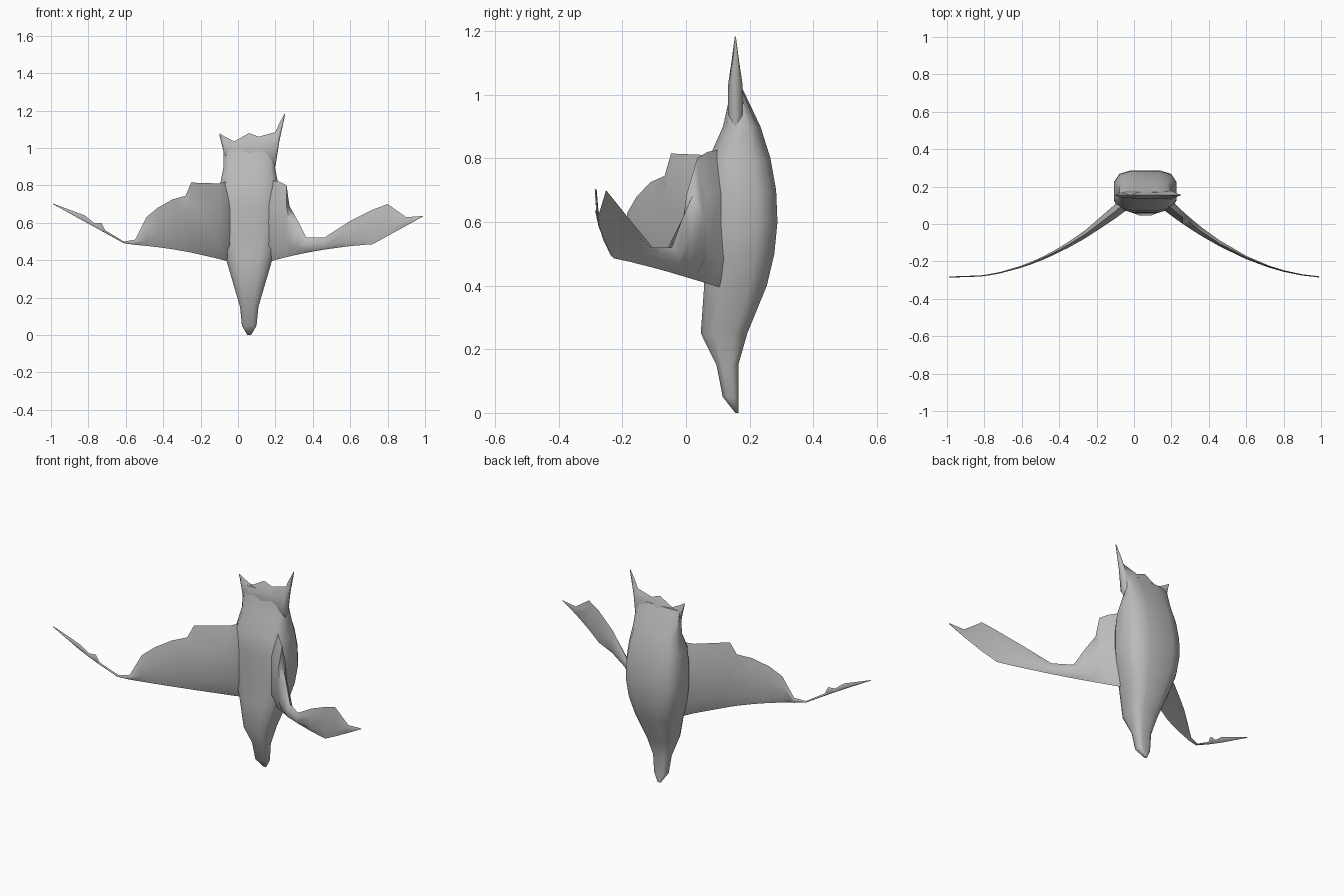
import bpy
import bmesh
import math

# Remove the default cube only
default_cube = bpy.data.objects.get("Cube")
if default_cube:
    bpy.data.objects.remove(default_cube, do_unlink=True)

# One plain grey for the whole model
grey = bpy.data.materials.new("plain_grey")
grey.use_nodes = True
colour = (.5, .5, .5, 1)
grey.diffuse_color = colour
shader = next(node for node in grey.node_tree.nodes if node.type == "BSDF_PRINCIPLED")
shader.inputs["Base Color"].default_value = colour

# The body axis sits a little to the left of the origin
AXIS = .06


def loft(name, rings):
    """Skin a list of closed rings, cap both ends and shade smoothly."""
    bm = bmesh.new()
    loops = [[bm.verts.new(point) for point in ring] for ring in rings]
    count = len(loops[0])
    for lower, upper in zip(loops, loops[1:]):
        for i in range(count):
            following = (i + 1) % count
            bm.faces.new((lower[i], lower[following], upper[following], upper[i]))
    bm.faces.new(loops[0])
    bm.faces.new(loops[-1])
    bmesh.ops.recalc_face_normals(bm, faces=bm.faces)
    mesh = bpy.data.meshes.new(name)
    bm.to_mesh(mesh)
    bm.free()
    mesh.materials.append(grey)
    for polygon in mesh.polygons:
        polygon.use_smooth = True
    mesh.set_sharp_from_angle(angle=math.radians(60))
    obj = bpy.data.objects.new(name, mesh)
    bpy.context.collection.objects.link(obj)
    return obj


def squared(value):
    """Flatten a sine or cosine towards a rounded square."""
    return math.copysign(abs(value) ** .6, value)


def body_ring(z, half_width, front, sides=12):
    """Rounded square section whose back follows one long arch."""
    back = max(.165, .29 - .7 * (z - .62) ** 2)
    middle = (front + back) / 2
    half_depth = (back - front) / 2
    ring = []
    for i in range(sides):
        angle = math.tau * (i + .5) / sides
        ring.append((AXIS + half_width * squared(math.cos(angle)),
                     middle + half_depth * squared(math.sin(angle)), z))
    return ring


def blade_ring(x, lower, upper, y, half_thickness):
    """Upright section of a thin blade with sharp lower and upper edges."""
    section = [(0, 0), (.2, -1), (.7, -1), (1, 0), (.7, 1), (.2, 1)]
    return [(x, y + side * half_thickness, lower + height * (upper - lower))
            for height, side in section]


def wing_ring(x, upper):
    """Wing section: sweep, thickness and lower edge follow from the span."""
    span = abs(x - AXIS)
    inner = abs(1 - span)
    wrist = .66
    sweep = .5 * inner ** 2 - .285
    thickness = .06 * inner ** 3 + .003
    lower = .36 + .19 * span
    lower += .2 * span * max(0, wrist - span)
    lower += .36 * max(0, span - wrist)
    return blade_ring(x, lower, max(upper, lower + .003), sweep, thickness)


def tail_ring(x, lower, upper):
    """Tail section that thins out together with its height."""
    return blade_ring(x, lower, upper, .155, (upper - lower) / 8)


# Body from the pointed head to the tail root: height, half width, front
body = [
    (0, .01, .155),
    (.05, .04, .115),
    (.15, .05, .095),
    (.25, .08, .045),
    (.4, .125, .055),
    (.5, .155, .057),
    (.6, .17, .06),
    (.7, .17, .06),
    (.8, .16, .07),
    (.9, .14, .115),
    (1.03, .14, .145),
]
loft("body", [body_ring(*row) for row in body])

# Left wing from root to tip: position across, upper edge
left_wing = [
    (.1, .84), (.22, .82), (.26, .8), (.275, .69), (.32, .61), (.365, .52),
    (.46, .52), (.6, .61), (.72, .67), (.8, .7), (.9, .63), (.99, .63),
]
loft("left_wing", [wing_ring(*row) for row in left_wing])

# Right wing, broader at the root and very thin past the wrist
right_wing = [
    (0, .84), (-.1, .81), (-.25, .815), (-.28, .745), (-.35, .725), (-.43, .68),
    (-.49, .63), (-.55, .51), (-.61, .5), (-.71, .56), (-.73, .6), (-.77, .6),
    (-.82, .64), (-.99, .7),
]
loft("right_wing", [wing_ring(*row) for row in right_wing])

# Ragged tail fan with a taller spike at its left corner
tail = [
    (-.1, 1.07, 1.08),
    (-.07, .95, 1.06),
    (-.02, .9, 1.035),
    (.06, .9, 1.08),
    (.11, .9, 1.06),
    (.2, .9, 1.085),
    (.22, 1.03, 1.13),
    (.25, 1.17, 1.185),
]
loft("tail", [tail_ring(*row) for row in tail])
